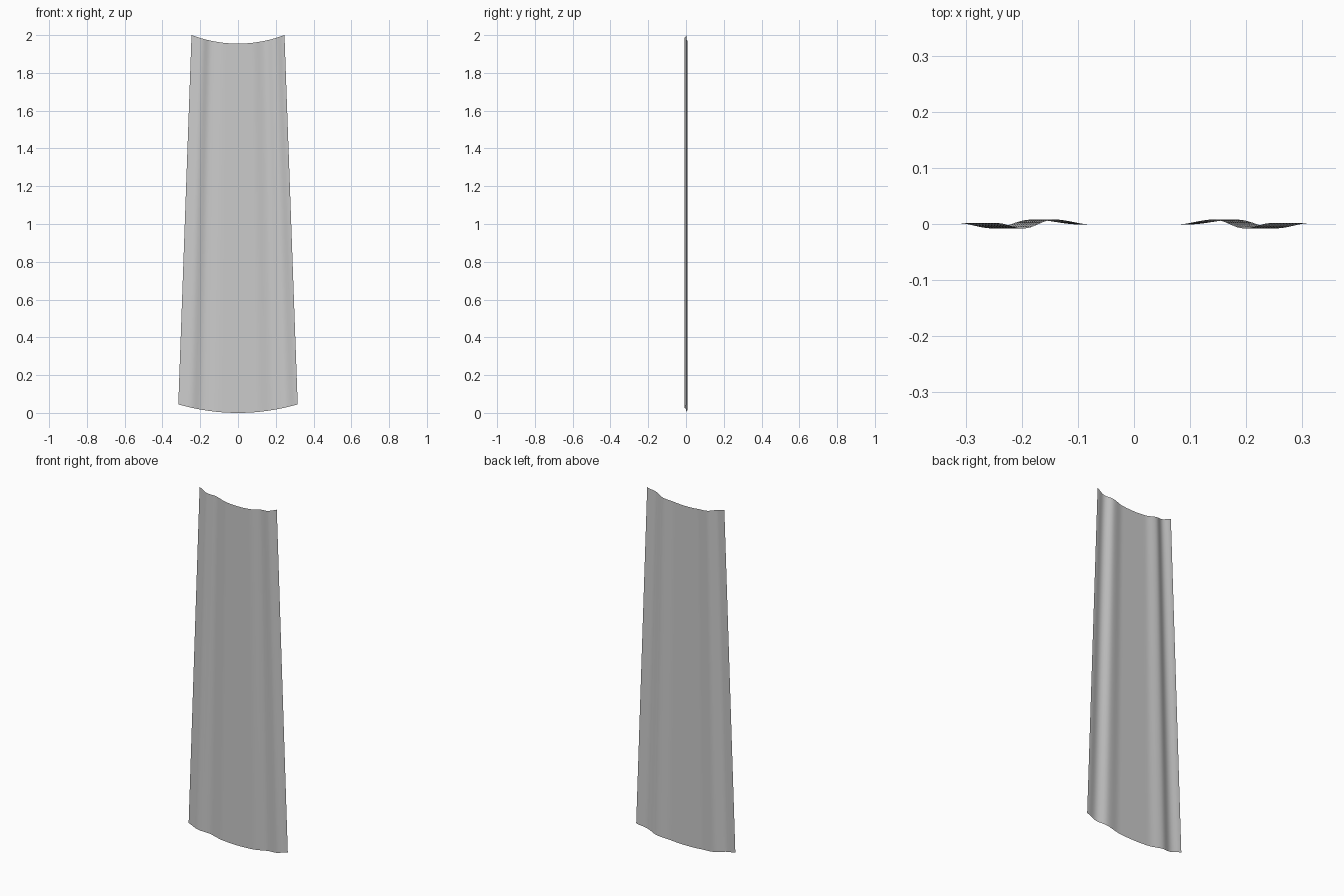
import bpy, math

if "Cube" in bpy.data.objects:
    bpy.data.objects.remove(bpy.data.objects["Cube"])

# Fold profile: (fraction of half width, depth in y), mirrored about x = 0
FOLDS = [(0.0, -0.001), (0.3, -0.001), (0.58, 0.008), (0.8, -0.008), (1.0, 0.002)]
COLS, ROWS = 48, 12


def fold_depth(u):
    u = abs(u)
    for (a, ya), (b, yb) in zip(FOLDS, FOLDS[1:]):
        if u <= b + 1e-9:
            t = (u - a) / (b - a)
            return ya + (yb - ya) * (1 - math.cos(math.pi * t)) / 2
    return FOLDS[-1][1]


# Tapered cloth panel with sagging top and bottom edges
verts, faces = [], []
for j in range(ROWS + 1):
    v = j / ROWS
    half = 0.316 + (0.246 - 0.316) * v
    for i in range(COLS + 1):
        u = 2 * i / COLS - 1
        sag = 0.045 * u * u
        verts.append((u * half, fold_depth(u), 1.955 * v + sag))

for j in range(ROWS):
    for i in range(COLS):
        a = j * (COLS + 1) + i
        faces.append((a, a + 1, a + COLS + 2, a + COLS + 1))

mesh = bpy.data.meshes.new("cloth_panel")
mesh.from_pydata(verts, [], faces)
panel = bpy.data.objects.new("cloth_panel", mesh)
bpy.context.collection.objects.link(panel)

# Smooth shading for the soft folds
for p in mesh.polygons:
    p.use_smooth = True
